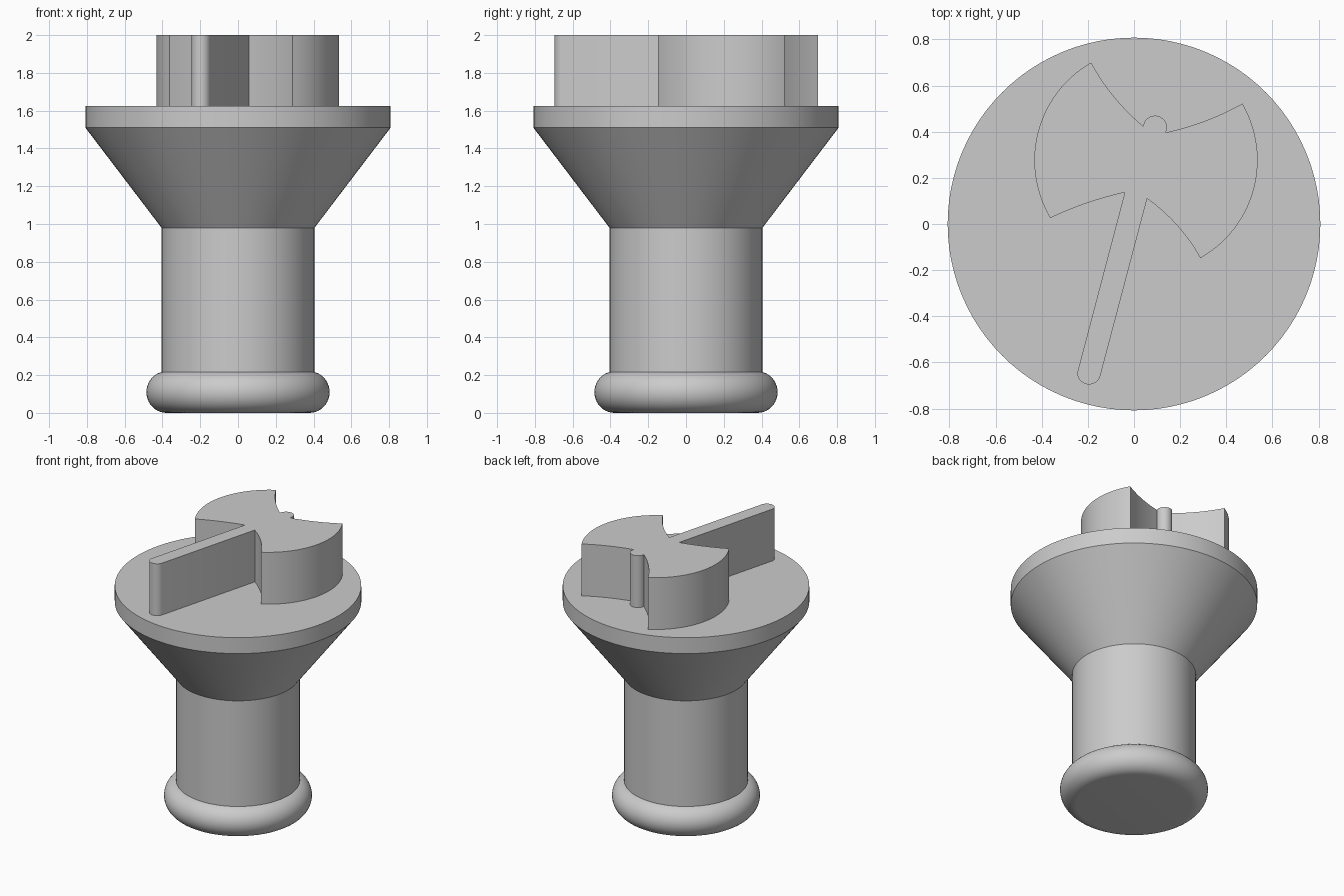
import bpy, bmesh, math
from mathutils import Vector

if "Cube" in bpy.data.objects:
    bpy.data.objects.remove(bpy.data.objects["Cube"])

grey = bpy.data.materials.new("light grey")
grey.diffuse_color = (0.6, 0.6, 0.6, 1)
grey.use_nodes = True
grey.node_tree.nodes["Principled BSDF"].inputs["Base Color"].default_value = grey.diffuse_color


def finish(name, bm):
    """Turn a bmesh into a named grey object with sharp edges kept."""
    bmesh.ops.recalc_face_normals(bm, faces=bm.faces)
    mesh = bpy.data.meshes.new(name)
    bm.to_mesh(mesh)
    bm.free()
    mesh.materials.append(grey)
    obj = bpy.data.objects.new(name, mesh)
    bpy.context.collection.objects.link(obj)
    bpy.ops.object.select_all(action='DESELECT')
    obj.select_set(True)
    bpy.context.view_layer.objects.active = obj
    bpy.ops.object.shade_smooth_by_angle(angle=math.radians(25))
    return obj


def lathe(name, profile, steps=96):
    """Revolve (radius, z) points about z and cap both ends."""
    bm = bmesh.new()
    rings = [[bm.verts.new((r * math.cos(2 * math.pi * i / steps),
                            r * math.sin(2 * math.pi * i / steps), z))
              for i in range(steps)] for r, z in profile]
    for a, b in zip(rings, rings[1:]):
        for i in range(steps):
            j = (i + 1) % steps
            bm.faces.new((a[i], a[j], b[j], b[i]))
    bm.faces.new(rings[0])
    bm.faces.new(rings[-1])
    return finish(name, bm)


def arc(a, m, b, n=16):
    """Circular arc from a through m to b, without the end point."""
    a, m, b = Vector(a), Vector(m), Vector(b)
    u, v = m - a, b - a
    d = 2 * u.cross(v)
    c = a + Vector((v.y * u.dot(u) - u.y * v.dot(v),
                    u.x * v.dot(v) - v.x * u.dot(u))) / d
    r, start = (a - c).length, math.atan2(a.y - c.y, a.x - c.x)
    sign = 1 if d > 0 else -1
    end = math.atan2(b.y - c.y, b.x - c.x)
    sweep = sign * ((sign * (end - start)) % (2 * math.pi))
    return [(c.x + r * math.cos(start + sweep * i / n),
             c.y + r * math.sin(start + sweep * i / n)) for i in range(n)]


# Round foot, shaft, flared cone and rim
foot = [(0.378 + 0.107 * math.cos(t), 0.11 + 0.11 * math.sin(t))
        for t in (math.pi * (i / 20 - 0.5) for i in range(21))]
lathe("round_foot", foot)
lathe("stem", [(0.405, 0.12), (0.405, 0.98), (0.808, 1.51), (0.808, 1.625)])

# Double-bladed axe outline, counter-clockwise from the left upper blade tip
outline = (
    arc((-0.186, 0.70), (-0.432, 0.272), (-0.363, 0.026), 28)
    + arc((-0.363, 0.026), (-0.20, 0.092), (-0.04, 0.137), 8)
    + [(-0.04, 0.137)]
    + arc((-0.246, -0.645), (-0.208, -0.694), (-0.147, -0.662), 14)
    + [(-0.147, -0.662)]
    + arc((0.057, 0.11), (0.186, -0.005), (0.288, -0.148), 8)
    + arc((0.288, -0.148), (0.536, 0.28), (0.47, 0.522), 28)
    + arc((0.47, 0.522), (0.303, 0.445), (0.138, 0.397), 10)
    + arc((0.138, 0.397), (0.09, 0.47), (0.04, 0.424), 14)
    + arc((0.04, 0.424), (-0.085, 0.55), (-0.186, 0.70), 10)
)
bm = bmesh.new()
base = bm.faces.new([bm.verts.new((x, y, 1.62)) for x, y in outline])
top = bmesh.ops.extrude_face_region(bm, geom=[base])["geom"]
bmesh.ops.translate(bm, vec=(0, 0, 0.38),
                    verts=[v for v in top if isinstance(v, bmesh.types.BMVert)])
finish("axe_relief", bm)
